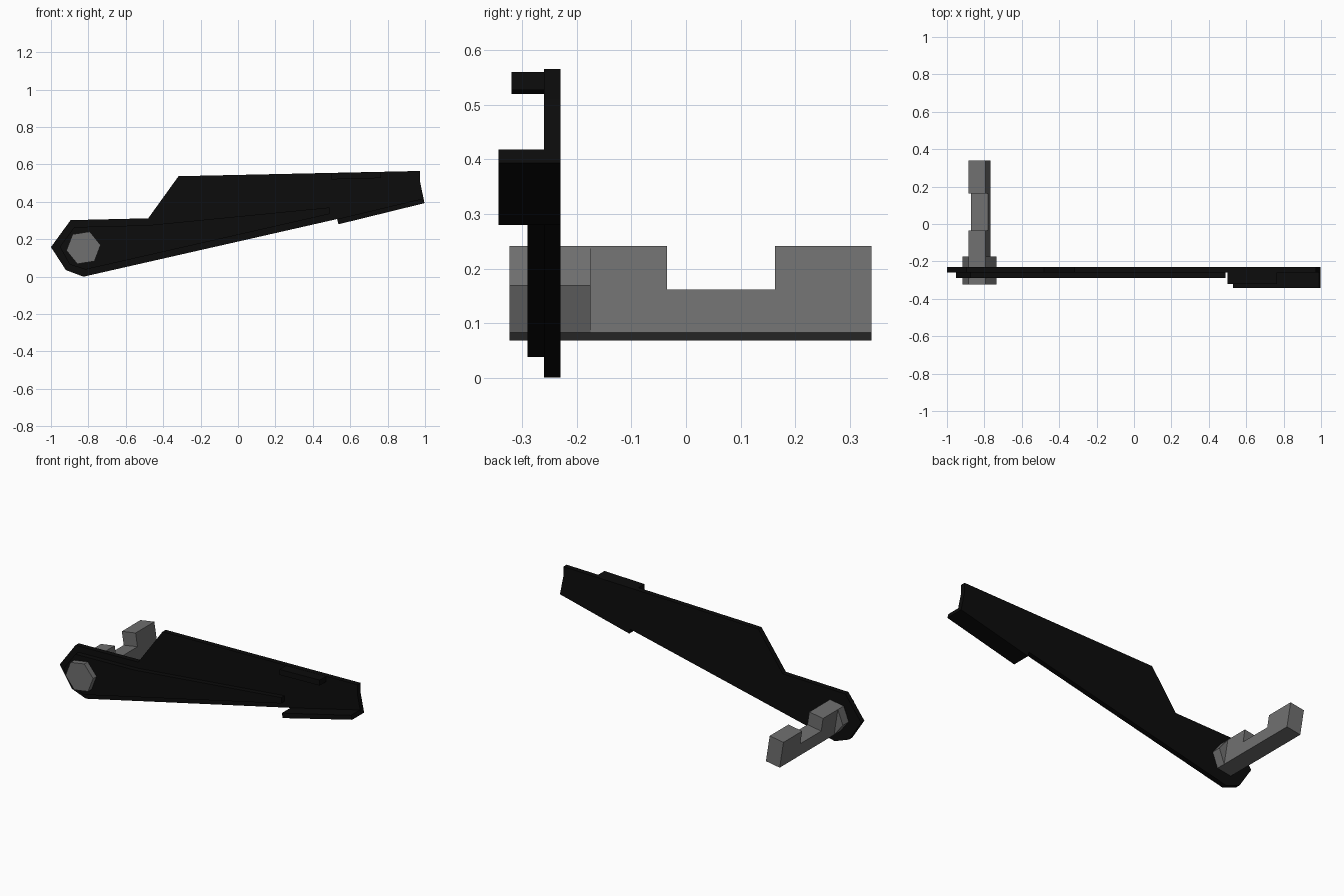
import bpy, bmesh, math
from mathutils import Vector

if "Cube" in bpy.data.objects:
    bpy.data.objects.remove(bpy.data.objects["Cube"])


def material(name, v):
    m = bpy.data.materials.new(name)
    m.diffuse_color = (v, v, v, 1)
    m.use_nodes = True
    m.node_tree.nodes["Principled BSDF"].inputs["Base Color"].default_value = m.diffuse_color
    return m


BLACK = material("black", 0.0035)
GREY = material("mid grey", 0.16)


def prism(name, profile, y0, y1, mat):
    """Extrude an (x, z) outline from y0 to y1."""
    bm = bmesh.new()
    face = bm.faces.new([bm.verts.new((x, y0, z)) for x, z in profile])
    ext = bmesh.ops.extrude_face_region(bm, geom=[face])
    verts = [v for v in ext["geom"] if isinstance(v, bmesh.types.BMVert)]
    bmesh.ops.translate(bm, verts=verts, vec=(0, y1 - y0, 0))
    bmesh.ops.recalc_face_normals(bm, faces=bm.faces)
    me = bpy.data.meshes.new(name)
    bm.to_mesh(me)
    bm.free()
    me.materials.append(mat)
    ob = bpy.data.objects.new(name, me)
    bpy.context.collection.objects.link(ob)
    return ob


# Lever plate
prism("lever_plate", [
    (-1.0, 0.158), (-0.895, 0.302), (-0.48, 0.312), (-0.318, 0.537),
    (0.973, 0.565), (0.973, 0.51), (0.997, 0.393), (0.537, 0.28),
    (0.53, 0.308), (-0.826, 0.0), (-0.92, 0.035)], -0.26, -0.23, BLACK)

# Tapered reinforcing layer on the front of the plate
prism("front_rib", [
    (-0.953, 0.16), (-0.875, 0.265), (-0.48, 0.275), (0.49, 0.37),
    (0.49, 0.335), (-0.815, 0.038), (-0.90, 0.065)], -0.29, -0.26, BLACK)

# Finger flange along the lower edge and short tab on the upper edge
prism("lower_flange", [
    (0.53, 0.308), (0.99, 0.418), (0.997, 0.393), (0.537, 0.28)],
    -0.343, -0.26, BLACK)
prism("upper_tab", [
    (0.50, 0.553), (0.765, 0.56), (0.765, 0.527), (0.50, 0.52)],
    -0.32, -0.26, BLACK)

# Hexagonal pivot head
C, R = Vector((-0.826, 0.1545)), 0.0925
hexa = [C + R * Vector((math.cos(a), math.sin(a)))
        for a in (math.radians(9 + 60 * k) for k in range(6))]
prism("pivot_head", hexa, -0.323, -0.175, GREY)

# Rectangular shaft on four of the hexagon corners, notched to half height
tr, tl, bl, br = hexa[1], hexa[2], hexa[4], hexa[5]
mr, ml = (tr + br) / 2, (tl + bl) / 2
stations = [(-0.175, 1), (-0.035, 1), (-0.035, 0), (0.163, 0),
            (0.163, 1), (0.34, 1)]
bm = bmesh.new()
rings = []
for y, full in stations:
    pts = [tr if full else mr, tl if full else ml, bl, br]
    rings.append([bm.verts.new((p.x, y, p.y)) for p in pts])
for a, b in zip(rings, rings[1:]):
    same = (a[0].co.y == b[0].co.y)
    for i in range(1 if same else 4):
        j = (i + 1) % 4
        bm.faces.new((a[i], a[j], b[j], b[i]))
bm.faces.new(rings[0])
bm.faces.new(rings[-1])
# Sides meet at the notch walls, so weld the shared lower corners
bmesh.ops.remove_doubles(bm, verts=bm.verts, dist=1e-5)
bmesh.ops.recalc_face_normals(bm, faces=bm.faces)
me = bpy.data.meshes.new("pivot_shaft")
bm.to_mesh(me)
bm.free()
me.materials.append(GREY)
bpy.context.collection.objects.link(bpy.data.objects.new("pivot_shaft", me))
